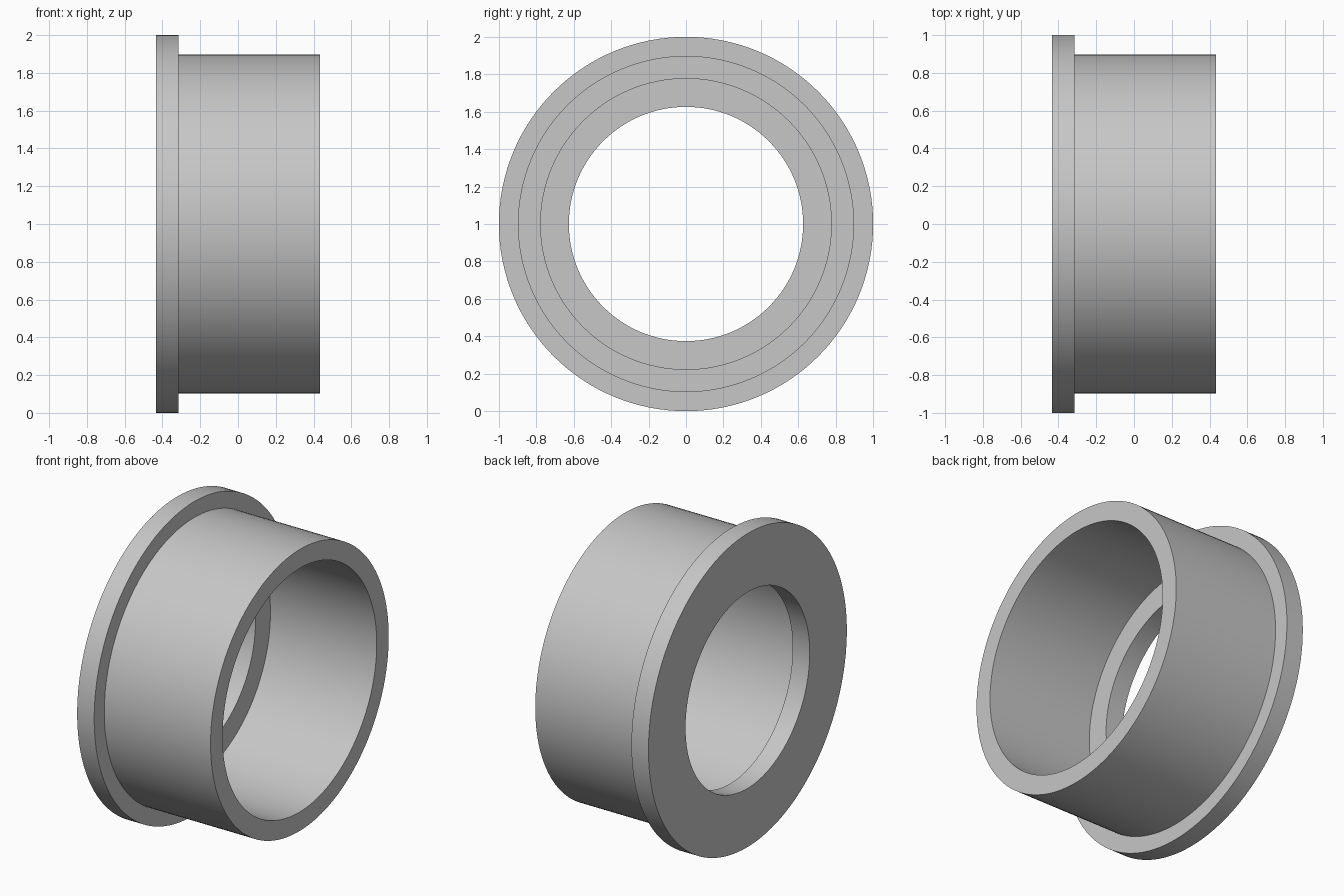
import bpy, bmesh, math
from mathutils import Vector

cube = bpy.data.objects.get("Cube")
if cube:
    bpy.data.objects.remove(cube, do_unlink=True)

# Plain grey material
GREY = (0.57, 0.57, 0.57, 1.0)
mat = bpy.data.materials.new("plain_grey")
mat.use_nodes = True
mat.diffuse_color = GREY
mat.node_tree.nodes["Principled BSDF"].inputs["Base Color"].default_value = GREY

HALF = 0.435          # half length along x
STEP = -0.315         # inner face of flange and lip
FLANGE_R, SLEEVE_R, BORE_R, HOLE_R = 1.0, 0.898, 0.777, 0.626
SEGMENTS = 128


def revolve(name, profile):
    """Spin a closed (x, radius) profile about the x axis, one unit above ground."""
    bm = bmesh.new()
    verts = [bm.verts.new((x, 0, r)) for x, r in profile]
    edges = [bm.edges.new((v, verts[(i + 1) % len(verts)])) for i, v in enumerate(verts)]
    bmesh.ops.spin(bm, geom=verts + edges, cent=(0, 0, 0), axis=(1, 0, 0),
                   angle=math.tau, steps=SEGMENTS, use_merge=True)
    bmesh.ops.remove_doubles(bm, verts=bm.verts, dist=1e-4)
    bmesh.ops.recalc_face_normals(bm, faces=bm.faces)
    bmesh.ops.translate(bm, verts=bm.verts, vec=Vector((0, 0, FLANGE_R)))
    mesh = bpy.data.meshes.new(name)
    bm.to_mesh(mesh)
    bm.free()
    mesh.materials.append(mat)
    obj = bpy.data.objects.new(name, mesh)
    bpy.context.collection.objects.link(obj)
    bpy.ops.object.select_all(action="DESELECT")
    obj.select_set(True)
    bpy.context.view_layer.objects.active = obj
    bpy.ops.object.shade_smooth_by_angle(angle=math.radians(30))
    return obj


# Sleeve with outer flange and inward lip at the left end of the profile
revolve("flanged_bushing", [
    (-HALF, HOLE_R), (-HALF, FLANGE_R), (STEP, FLANGE_R), (STEP, SLEEVE_R),
    (HALF, SLEEVE_R), (HALF, BORE_R), (STEP, BORE_R), (STEP, HOLE_R),
])
